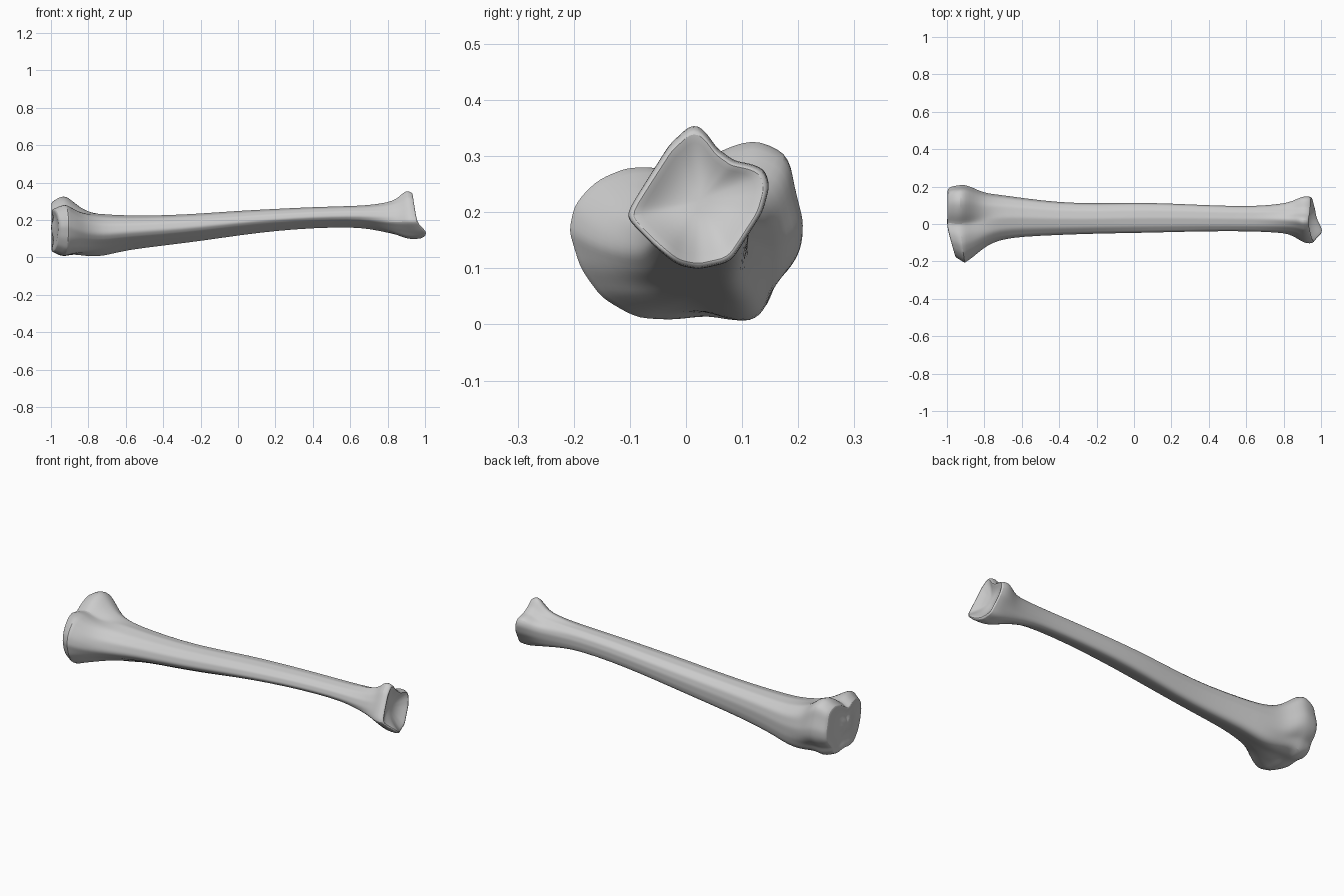
import bpy, bmesh, math
from mathutils import Vector

cube = bpy.data.objects.get("Cube")
if cube:
    bpy.data.objects.remove(cube)

SIDES = 48

# Outlines (y, z), in hundredths of the half width and half height
SHAFT = [(-100, 5), (-90, 50), (-55, 85), (0, 100), (55, 92), (90, 60), (100, 10),
         (97, -40), (88, -80), (65, -100), (30, -88), (-30, -55), (-80, -25)]
KNEE = [(-100, 0), (-95, 30), (-76, 55), (-50, 69), (-28, 69), (0, 60), (28, 88),
        (60, 100), (88, 82), (92, 50), (100, 10), (98, -20), (88, -42), (74, -60),
        (70, -85), (45, -100), (20, -92), (-10, -97), (-43, -95), (-72, -73), (-90, -42)]
ANKLE = [(-100, -28), (-92, -10), (-70, 25), (-40, 72), (-10, 100), (5, 98), (25, 68),
         (50, 50), (90, 42), (100, 18), (90, -20), (60, -67), (45, -90), (0, -100),
         (-30, -94), (-62, -67)]

# Stations: x, y low, y high, z low, z high, blend (-10 knee, 0 shaft, 10 ankle)
STATIONS = [
    (-98, -19, 20, 2, 31, -10), (-96, -20.5, 20.5, 1, 32.5, -10),
    (-93, -21, 21, 0, 33.5, -10), (-90, -20.5, 21, 1, 32, -10),
    (-86, -18, 19.5, 1, 28.5, -8), (-81, -13.5, 17, 0, 25.5, -4),
    (-75, -10, 16, 0, 24, -1), (-69, -8.3, 15.3, 1, 23, 0), (-60, -7, 14, 3.5, 22.5, 0),
    (-40, -6, 11.5, 6, 22.5, 0), (-20, -5.3, 11, 8.5, 23.5, 0), (0, -5, 11.5, 11.5, 25, 0),
    (20, -4.5, 11, 14, 26, 0), (40, -4, 10, 15.5, 27, 0), (60, -4, 9.5, 16, 27.5, 0),
    (70, -4.5, 10, 15, 28, 1), (80, -5.5, 11, 12.5, 29.5, 4), (85, -7, 12.5, 11.2, 31.5, 7),
    (89, -9.5, 14.5, 10, 35, 10), (92, -11, 15.2, 9.7, 36, 10), (95, -10.5, 14.8, 10, 35, 10)]


def radius(outline, angle):
    """Distance from the middle to the outline along one direction."""
    ray = Vector((math.cos(angle), math.sin(angle)))
    best = 0
    for i, a in enumerate(outline):
        a, b = Vector(a) / 100, Vector(outline[(i + 1) % len(outline)]) / 100
        edge = b - a
        det = ray.cross(edge)
        if abs(det) > 1e-9:
            along, part = a.cross(edge) / det, a.cross(ray) / det
            if -1e-6 <= part <= 1 + 1e-6:
                best = max(best, along)
    return best


def ring(station):
    """Blend two outlines and fit them to the box of a station."""
    x, y0, y1, z0, z1 = [v / 100 for v in station[:5]]
    mix = abs(station[5]) / 10
    end = KNEE if station[5] < 0 else ANKLE
    points = []
    for i in range(SIDES):
        a = math.tau * i / SIDES
        r = radius(SHAFT, a) * (1 - mix) + radius(end, a) * mix
        points.append(Vector((x, (y0 + y1 + r * math.cos(a) * (y1 - y0)) / 2,
                              (z0 + z1 + r * math.sin(a) * (z1 - z0)) / 2)))
    return points


def cap(rim, steps):
    """Rings shrinking towards the middle of an end, with changing depth."""
    middle = sum(rim, Vector()) / SIDES
    return [[middle + (p - middle) * scale + Vector((depth, 0, 0)) for p in rim]
            for scale, depth in steps]


def shape_end(p):
    """Slant the knee plateau, slant the ankle joint and pull out its point."""
    if p.x < -0.9:
        p.x += max(0, -p.y - 0.03) * 0.28 * min(1, (-0.9 - p.x) / 0.06)
    elif p.x > 0.86:
        weight = min(1, (p.x - 0.86) / 0.09)
        away = ((p.y + 0.04) / 0.06) ** 2 + ((p.z - 0.13) / 0.05) ** 2
        p.x += weight * ((0.22 - p.z) * 0.16 + 0.04 * math.exp(-away))
    return p


# Shaft with both flared ends, then the dished joint surfaces
body = [ring(s) for s in STATIONS]
plateau = cap(body[0], [(0.95, -0.015), (0.86, -0.018), (0.6, -0.006), (0.35, -0.008), (0.15, -0.02)])
socket = cap(body[-1], [(0.94, 0.004), (0.84, -0.004), (0.6, -0.02), (0.35, -0.028), (0.15, -0.03)])
rings = plateau[::-1] + body + socket

bm = bmesh.new()
loops = [[bm.verts.new(shape_end(p)) for p in points] for points in rings]
for lower, upper in zip(loops, loops[1:]):
    for i in range(SIDES):
        j = (i + 1) % SIDES
        bm.faces.new((lower[i], lower[j], upper[j], upper[i]))
bm.faces.new(loops[0])
bm.faces.new(loops[-1])
bmesh.ops.recalc_face_normals(bm, faces=bm.faces)
mesh = bpy.data.meshes.new("shin_bone")
bm.to_mesh(mesh)
bm.free()

bone = bpy.data.objects.new("shin_bone", mesh)
bpy.context.collection.objects.link(bone)

# One plain grey
grey = bpy.data.materials.new("bone_grey")
grey.use_nodes = True
colour = (0.6, 0.6, 0.6, 1)
grey.diffuse_color = colour
grey.node_tree.nodes["Principled BSDF"].inputs["Base Color"].default_value = colour
mesh.materials.append(grey)

# Round the surface, keeping the joint rims crisp
smooth = bone.modifiers.new("round_surface", "SUBSURF")
smooth.levels = smooth.render_levels = 1
bpy.context.view_layer.objects.active = bone
bone.select_set(True)
bpy.ops.object.shade_smooth_by_angle(angle=math.radians(40))
